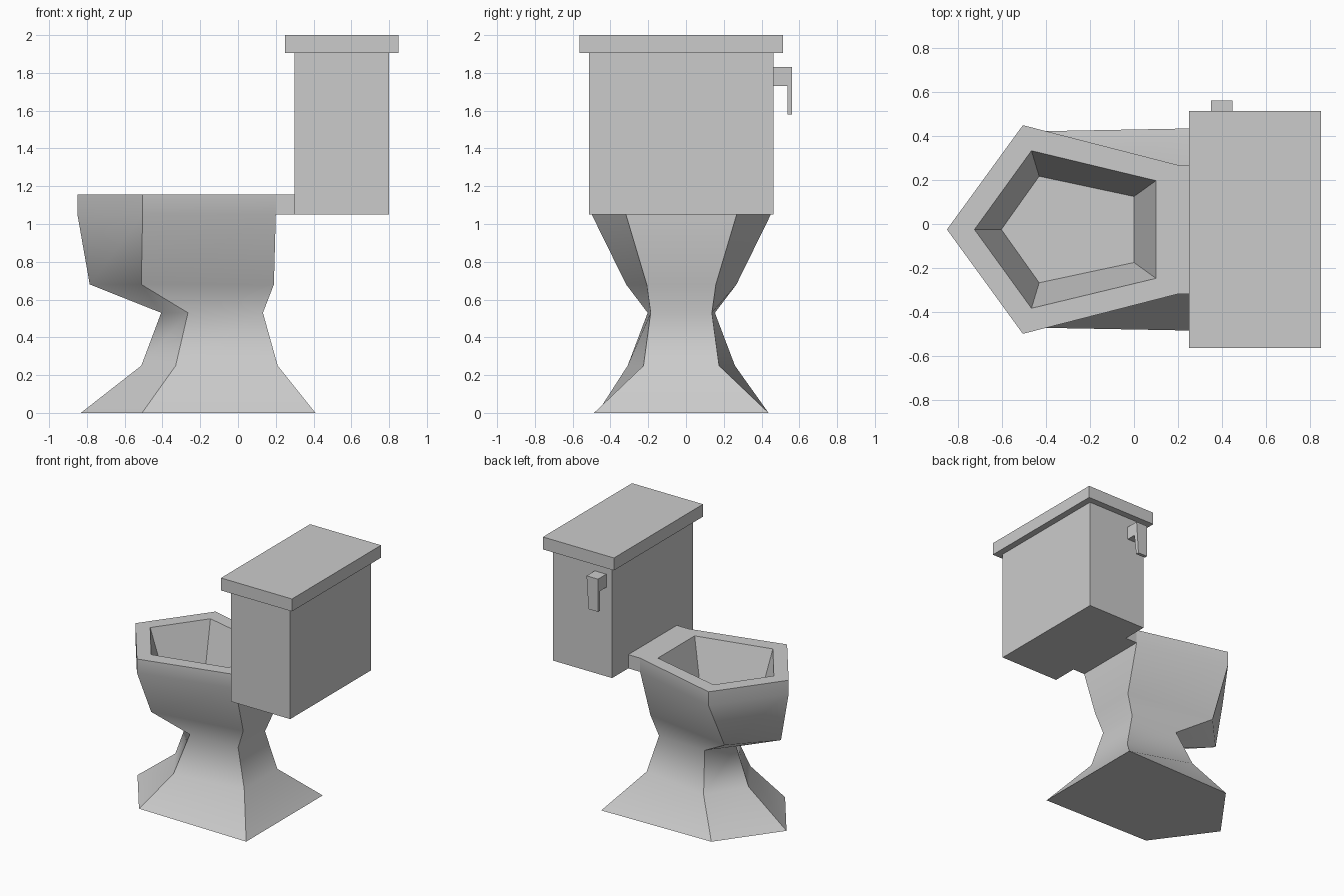
import bpy, bmesh

if "Cube" in bpy.data.objects:
    bpy.data.objects.remove(bpy.data.objects["Cube"])

CY = -0.025  # y of the symmetry plane


def finish(bm, name):
    bmesh.ops.recalc_face_normals(bm, faces=bm.faces)
    me = bpy.data.meshes.new(name)
    bm.to_mesh(me)
    bm.free()
    ob = bpy.data.objects.new(name, me)
    bpy.context.collection.objects.link(ob)
    return ob


def box(name, x, y, z):
    bm = bmesh.new()
    bmesh.ops.create_cube(bm, size=1)
    for v in bm.verts:
        v.co = [r[0] + (c + 0.5) * (r[1] - r[0]) for c, r in zip(v.co, (x, y, z))]
    return finish(bm, name)


# Bowl and pedestal: five-sided rings (z, tip x, corner x, corner half width, back x, back half width)
rings = [
    (0.00, -0.832, -0.508, 0.445, 0.41, 0.462),
    (0.25, -0.512, -0.33, 0.284, 0.21, 0.20),
    (0.53, -0.407, -0.265, 0.178, 0.132, 0.162),
    (0.68, -0.785, -0.512, 0.292, 0.19, 0.183),
    (1.05, -0.85, -0.505, 0.474, 0.20, 0.293),
    (1.155, -0.85, -0.505, 0.474, 0.20, 0.293),
    (1.155, -0.725, -0.466, 0.358, 0.10, 0.222),
    (0.80, -0.603, -0.431, 0.242, 0.0, 0.15),
]
bm = bmesh.new()
loops = [[bm.verts.new(p) for p in (
    (t, CY, z), (c, CY - cw, z), (b, CY - bw, z), (b, CY + bw, z), (c, CY + cw, z))]
    for z, t, c, cw, b, bw in rings]
shelf = None
for k in range(len(loops) - 1):
    for i in range(5):
        j = (i + 1) % 5
        f = bm.faces.new((loops[k][i], loops[k][j], loops[k + 1][j], loops[k + 1][i]))
        f.smooth = 0 < k + 1 < 6
        if k == 4 and i == 2:
            shelf = f
bm.faces.new(loops[0][::-1])
bm.faces.new(loops[-1])

# Only the horizontal bends of the outer wall are soft
for e in bm.edges:
    e.smooth = False
for lp in loops[1:5]:
    for i in range(5):
        bm.edges.get((lp[i], lp[(i + 1) % 5])).smooth = True

# Shelf joining the rim to the tank
new = bmesh.ops.extrude_discrete_faces(bm, faces=[shelf])["faces"][0]
bmesh.ops.translate(bm, verts=new.verts, vec=(0.1, 0, 0))
for f in {f for v in new.verts for f in v.link_faces}:
    f.smooth = False
    for e in f.edges:
        e.smooth = False
finish(bm, "bowl")

# Tank and lid
box("tank", (0.30, 0.80), (CY - 0.4875, CY + 0.4875), (1.05, 1.905))
box("tank_lid", (0.25, 0.85), (CY - 0.5375, CY + 0.5375), (1.905, 2.0))

# Flush handle: L profile in y-z, extruded along x
profile = [(0.46, 1.73), (0.537, 1.73), (0.537, 1.58), (0.562, 1.58), (0.562, 1.83), (0.46, 1.83)]
bm = bmesh.new()
face = bm.faces.new([bm.verts.new((0.35, y, z)) for y, z in profile])
ext = bmesh.ops.extrude_face_region(bm, geom=[face])["geom"]
for v in ext:
    if isinstance(v, bmesh.types.BMVert):
        v.co.x = 0.43 if v.co.z < 1.6 else 0.447
finish(bm, "flush_handle")
